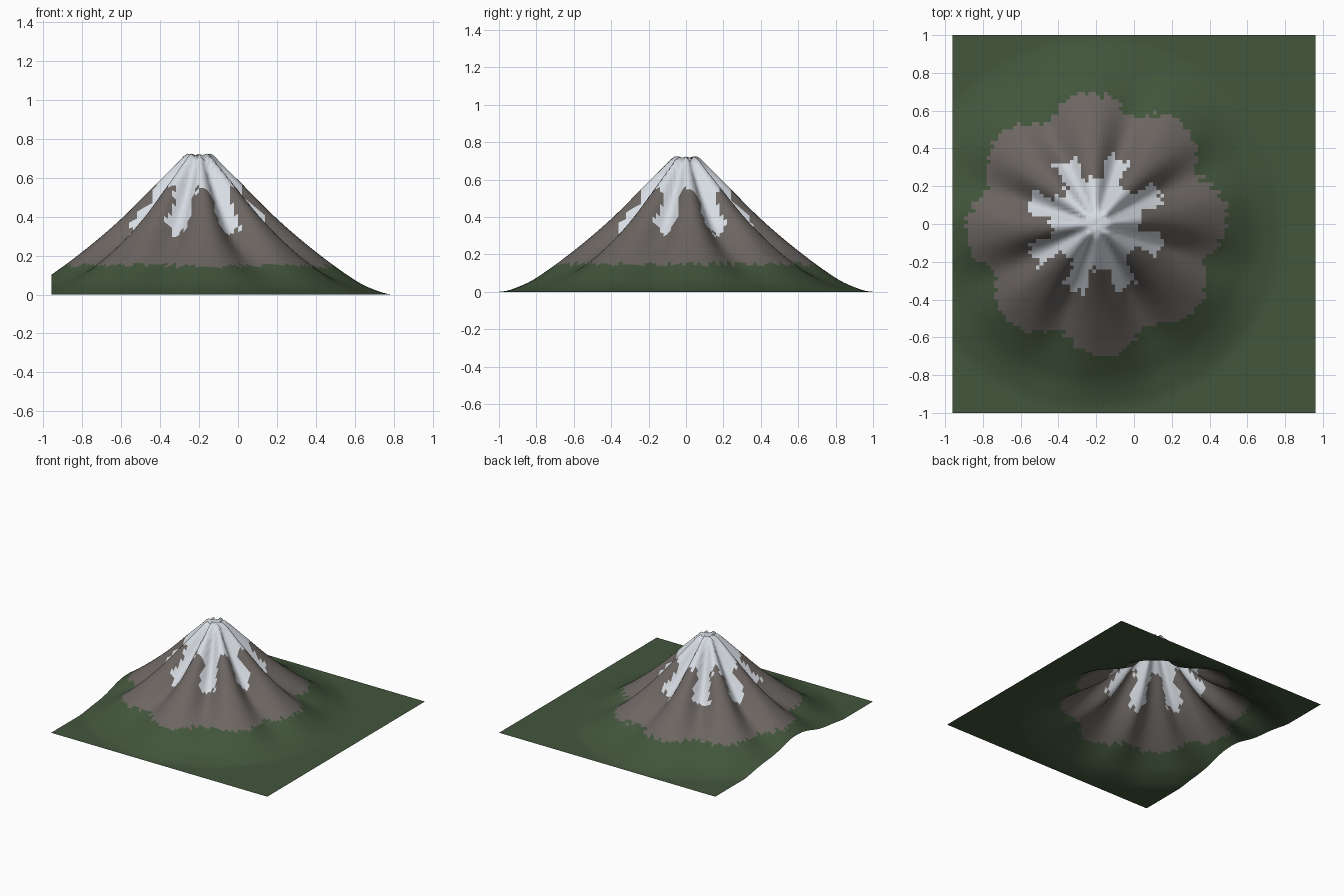
import bpy, bmesh, math, random

random.seed(4)
if "Cube" in bpy.data.objects:
    bpy.data.objects.remove(bpy.data.objects["Cube"], do_unlink=True)

HALF_X, HALF_Y, STEP = 0.96, 1.0, 0.02
PEAK_X = -0.2
RIDGES, TURN = 8, math.radians(4)

# Radius -> height along a ridge, and radius -> gully depth
RIDGE = [(0, .705), (.06, .725), (.1, .69), (.2, .59), (.4, .39), (.6, .22),
         (.8, .075), (.9, .025), (1, 0)]
GULLY = [(0, 0), (.04, .03), (.1, .06), (.2, .095), (.36, .115), (.6, .07),
         (.8, .025), (1, 0)]


def curve(points, r):
    """Smooth interpolation through a short list of points."""
    if r >= points[-1][0]:
        return points[-1][1]
    n = len(points)

    def slope(i):
        a, b = points[max(i - 1, 0)], points[min(i + 1, n - 1)]
        return 0 if i == n - 1 else (b[1] - a[1]) / (b[0] - a[0])

    i = max(k for k in range(n - 1) if points[k][0] <= r)
    (r0, z0), (r1, z1) = points[i], points[i + 1]
    d = r1 - r0
    t = (r - r0) / d
    return (z0 * (2 * t**3 - 3 * t**2 + 1) + z1 * (3 * t**2 - 2 * t**3)
            + d * slope(i) * (t**3 - 2 * t**2 + t) + d * slope(i + 1) * (t**3 - t**2))


def polar(x, y):
    """Distance from the summit and how deep in a gully (0 to 1)."""
    angle = math.atan2(y, x - PEAK_X) - TURN
    return math.hypot(x - PEAK_X, y), (0.5 - 0.5 * math.cos(RIDGES * angle)) ** 1.4


def height(x, y):
    r, gully = polar(x, y)
    return max(0, curve(RIDGE, r) - gully * curve(GULLY, r))


def material(name, colour):
    m = bpy.data.materials.new(name)
    m.use_nodes = True
    m.diffuse_color = (*colour, 1)
    bsdf = m.node_tree.nodes["Principled BSDF"]
    bsdf.inputs["Base Color"].default_value = (*colour, 1)
    bsdf.inputs["Roughness"].default_value = 0.9
    return m


# Terrain sheet
bm = bmesh.new()
nx, ny = round(2 * HALF_X / STEP), round(2 * HALF_Y / STEP)
grid = []
for j in range(ny + 1):
    y = -HALF_Y + j * STEP
    xs = [-HALF_X + i * STEP for i in range(nx + 1)]
    grid.append([bm.verts.new((x, y, height(x, y))) for x in xs])
for j in range(ny):
    for i in range(nx):
        bm.faces.new((grid[j][i], grid[j][i + 1], grid[j + 1][i + 1], grid[j + 1][i]))

# Grass low down, rock above, snow round the summit and down the gullies
GRASS, ROCK, SNOW = range(3)
for face in bm.faces:
    c = face.calc_center_median()
    r, gully = polar(c.x, c.y)
    face.smooth = True
    snow_reach = 0.24 + (0.13 if gully > 0.45 else 0)
    if r < snow_reach + random.uniform(-0.02, 0.02):
        face.material_index = SNOW
    elif c.z > 0.15 + random.uniform(-0.012, 0.012):
        face.material_index = ROCK
    else:
        face.material_index = GRASS

mesh = bpy.data.meshes.new("mountain_terrain")
bm.to_mesh(mesh)
bm.free()
for name, colour in (("grass green", (.055, .092, .045)),
                     ("rock grey", (.15, .133, .122)),
                     ("snow white", (.68, .72, .77))):
    mesh.materials.append(material(name, colour))
terrain = bpy.data.objects.new("mountain_terrain", mesh)
bpy.context.collection.objects.link(terrain)
